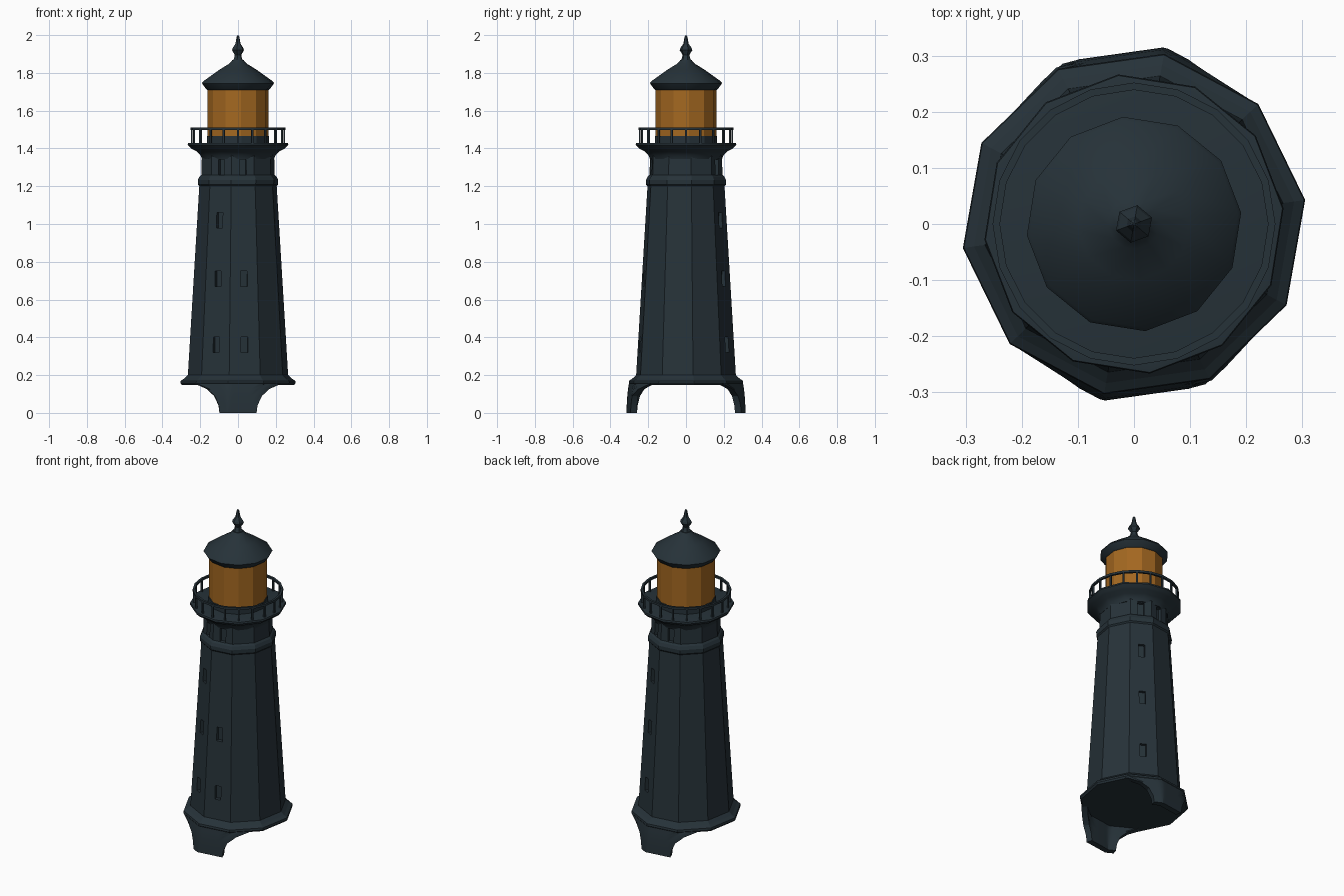
import bpy, bmesh, math
from mathutils import Matrix

if "Cube" in bpy.data.objects:
    bpy.data.objects.remove(bpy.data.objects["Cube"])

def material(name, col):
    m = bpy.data.materials.new(name)
    m.diffuse_color = (*col, 1)
    m.use_nodes = True
    m.node_tree.nodes["Principled BSDF"].inputs["Base Color"].default_value = m.diffuse_color
    return m

DARK = material("dark slate", (0.0194, 0.0319, 0.0405))
AMBER = material("amber glass", (0.37, 0.138, 0.015))

def finish(name, bm, mat, smooth=None):
    bmesh.ops.recalc_face_normals(bm, faces=bm.faces[:])
    me = bpy.data.meshes.new(name)
    bm.to_mesh(me)
    bm.free()
    me.materials.append(mat)
    ob = bpy.data.objects.new(name, me)
    bpy.context.collection.objects.link(ob)
    if smooth:
        bpy.ops.object.select_all(action='DESELECT')
        ob.select_set(True)
        bpy.context.view_layer.objects.active = ob
        bpy.ops.object.shade_smooth_by_angle(angle=math.radians(smooth))
    return ob

def lathe(name, profile, sides, turn, mat, smooth=None, closed=False):
    """Turn an (r, z) profile into a many-sided solid or closed ring."""
    bm = bmesh.new()
    rings = []
    for r, z in profile:
        ring = []
        for i in range(sides):
            a = math.radians(turn) + math.tau * i / sides
            ring.append(bm.verts.new((r * math.cos(a), r * math.sin(a), z)))
        rings.append(ring)
    pairs = list(zip(rings, rings[1:]))
    if closed:
        pairs.append((rings[-1], rings[0]))
    else:
        bm.faces.new(rings[0])
        bm.faces.new(rings[-1])
    for a, b in pairs:
        for i in range(sides):
            j = (i + 1) % sides
            bm.faces.new((a[i], a[j], b[j], b[i]))
    return finish(name, bm, mat, smooth)

def add_box(bm, angle, r, z, size):
    """Box facing outward at an angle: size = (depth, width, height)."""
    m = (Matrix.Rotation(math.radians(angle), 4, 'Z') @ Matrix.Translation((r, 0, z))
         @ Matrix.Diagonal((*size, 1)))
    bmesh.ops.create_cube(bm, size=1, matrix=m)

SIDES, TURN = 10, 8

# Ten-sided tower with flared foot and collar
tower = lathe("tower", [(0.300, 0.148), (0.308, 0.158), (0.306, 0.170), (0.288, 0.182),
                        (0.268, 0.20), (0.207, 1.20), (0.214, 1.208), (0.215, 1.232),
                        (0.206, 1.25), (0.196, 1.26), (0.193, 1.37)], SIDES, TURN, DARK)

# Window recesses: front pair of faces and back pair of faces
rows = {278: (0.36, 0.71, 1.30), 242: (0.36, 0.71, 1.02, 1.30),
        62: (0.36, 0.71, 1.02, 1.30), 98: (1.30,)}
cut = bmesh.new()
for ang, heights in rows.items():
    for z in heights:
        r = 0.268 - 0.061 * (z - 0.2) if z < 1.2 else 0.195
        add_box(cut, ang, r * math.cos(math.pi / SIDES), z, (0.04, 0.036, 0.082))
cutter = finish("window_cutter", cut, DARK)
cutter.hide_render = True
mod = tower.modifiers.new("windows", 'BOOLEAN')
mod.object = cutter
mod.operation = 'DIFFERENCE'
mod.solver = 'EXACT'
bpy.context.view_layer.objects.active = tower
bpy.ops.object.modifier_apply(modifier=mod.name)
bpy.data.objects.remove(cutter)

# Gallery corbel and deck
lathe("gallery_deck", [(0.192, 1.345), (0.200, 1.365), (0.218, 1.383), (0.245, 1.397),
                       (0.255, 1.405), (0.268, 1.418), (0.266, 1.428), (0.255, 1.430)],
      12, 6, DARK, 50)

# Railing: ring and posts
lathe("railing_ring", [(0.239, 1.498), (0.252, 1.498), (0.252, 1.511), (0.239, 1.511)],
      20, 0, DARK, 30, closed=True)
posts = bmesh.new()
for i in range(20):
    add_box(posts, 18 * i, 0.245, 1.465, (0.010, 0.010, 0.075))
finish("railing_posts", posts, DARK)

# Lantern room: dark kerb and amber glass
lathe("lantern_base", [(0.166, 1.425), (0.166, 1.465), (0.160, 1.468)], 12, 6, DARK)
lathe("lantern_glass", [(0.162, 1.46), (0.162, 1.72)], 12, 6, AMBER)

# Roof and finial
lathe("roof", [(0.160, 1.708), (0.170, 1.715), (0.192, 1.745), (0.186, 1.755),
               (0.100, 1.816), (0.045, 1.850), (0.030, 1.868)], 12, 6, DARK, 40)
lathe("finial", [(0.032, 1.86), (0.022, 1.878), (0.018, 1.895), (0.034, 1.920),
                 (0.030, 1.932), (0.014, 1.955), (0.008, 1.99), (0.002, 2.0)], 6, 20, DARK)

# Two curved legs following the ten-sided wall, front and back
def wall(R, deg):
    return R * math.cos(math.pi / 10) / math.cos(math.radians((deg - TURN) % 36 - 18))

def leg(name, centre):
    bm = bmesh.new()
    levels = [(0, 18.5, 0.320), (0.04, 19.5, 0.319), (0.09, 24, 0.316),
              (0.125, 33, 0.312), (0.155, 50, 0.307)]
    n = 20
    grid = []
    for z, half, R in levels:
        row = []
        for i in range(n + 1):
            d = centre + half * (2 * i / n - 1)
            ca, sa = math.cos(math.radians(d)), math.sin(math.radians(d))
            row.append([bm.verts.new((r * ca, r * sa, z))
                        for r in (wall(R, d), wall(R, d) - 0.035)])
        grid.append(row)
    for k in (0, 1):
        for a, b in zip(grid, grid[1:]):
            for i in range(n):
                bm.faces.new((a[i][k], a[i + 1][k], b[i + 1][k], b[i][k]))
    for row in (grid[0], grid[-1]):
        for i in range(n):
            bm.faces.new((row[i][0], row[i + 1][0], row[i + 1][1], row[i][1]))
    for a, b in zip(grid, grid[1:]):
        for i in (0, n):
            bm.faces.new((a[i][0], b[i][0], b[i][1], a[i][1]))
    finish(name, bm, DARK, 25)

leg("front_leg", 270)
leg("back_leg", 90)
